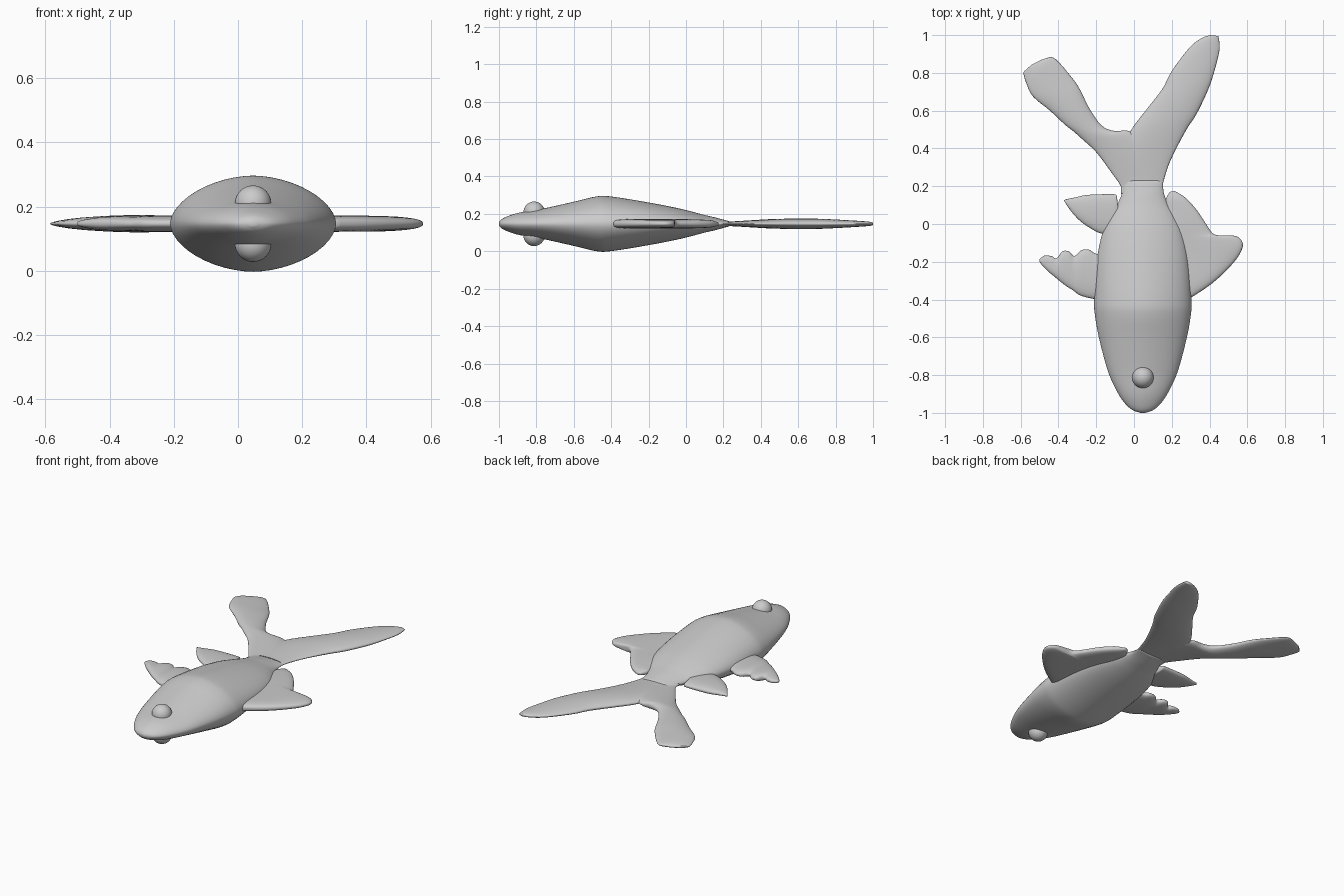
import bpy, bmesh, math

MID = 0.147      # height of the flat mid plane
AXIS = 0.047     # x of the body centre line


def spline(a, b, c, d, t):
    return tuple(0.5 * (2*q + (r - p)*t + (2*p - 5*q + 4*r - s)*t*t + (3*q - p - 3*r + s)*t**3)
                 for p, q, r, s in zip(a, b, c, d))


def loft(name, sections, power=2.0, sides=32, steps=4):
    """Skin of rounded sections; each is (x1, y1, x2, y2, half_thickness)."""
    n = len(sections)
    fine = []
    for i in range(n - 1):
        quad = [sections[min(max(i + k, 0), n - 1)] for k in (-1, 0, 1, 2)]
        fine += [spline(*quad, s / steps) for s in range(steps)]
    fine.append(sections[-1])
    bm = bmesh.new()
    rings = []
    for x1, y1, x2, y2, h in fine:
        ring = []
        for k in range(sides):
            a = 2 * math.pi * k / sides
            c, s = math.cos(a), math.sin(a)
            u = 0.5 + 0.5 * math.copysign(abs(c) ** (2 / power), c)
            z = math.copysign(abs(s) ** (2 / power), s) * max(h, 0.001)
            ring.append(bm.verts.new((x1 + (x2 - x1)*u, y1 + (y2 - y1)*u, MID + z)))
        rings.append(ring)
    for r, q in zip(rings, rings[1:]):
        for k in range(sides):
            j = (k + 1) % sides
            bm.faces.new((r[k], r[j], q[j], q[k]))
    bm.faces.new(rings[0][::-1])
    bm.faces.new(rings[-1])
    bmesh.ops.recalc_face_normals(bm, faces=bm.faces)
    mesh = bpy.data.meshes.new(name)
    bm.to_mesh(mesh)
    bm.free()
    mesh.polygons.foreach_set("use_smooth", [True] * len(mesh.polygons))
    obj = bpy.data.objects.new(name, mesh)
    bpy.context.collection.objects.link(obj)
    return obj


# Body: y, half width, half height
body = [(-1.0, 0.012, 0.008), (-0.985, 0.055, 0.025), (-0.95, 0.095, 0.042), (-0.89, 0.135, 0.06),
        (-0.78, 0.185, 0.078), (-0.6, 0.233, 0.118), (-0.48, 0.254, 0.146), (-0.4, 0.258, 0.146),
        (-0.2, 0.245, 0.114), (-0.05, 0.215, 0.085), (0.04, 0.175, 0.063), (0.1, 0.138, 0.047),
        (0.16, 0.112, 0.033), (0.23, 0.104, 0.014)]
loft("body", [(AXIS - w, y, AXIS + w, y, h) for y, w, h in body], power=1.8, sides=48)

# Tail lobes: edge points on both sides and half thickness
loft("tail_right_lobe", [
    (-0.07, 0.16, 0.15, 0.16, 0.015), (-0.07, 0.22, 0.155, 0.22, 0.012), (-0.09, 0.34, 0.195, 0.34, 0.018),
    (-0.02, 0.49, 0.275, 0.495, 0.026), (0.065, 0.605, 0.33, 0.58, 0.028), (0.15, 0.715, 0.39, 0.705, 0.027),
    (0.20, 0.81, 0.42, 0.79, 0.023), (0.295, 0.935, 0.45, 0.905, 0.016), (0.36, 0.985, 0.452, 0.96, 0.012),
    (0.405, 1.0, 0.447, 0.995, 0.008)])
loft("tail_left_lobe", [
    (-0.07, 0.16, 0.15, 0.16, 0.015), (-0.07, 0.20, 0.13, 0.26, 0.012), (-0.125, 0.28, 0.08, 0.40, 0.018),
    (-0.20, 0.38, -0.02, 0.49, 0.024), (-0.275, 0.45, -0.10, 0.492, 0.026), (-0.32, 0.49, -0.17, 0.52, 0.026),
    (-0.365, 0.525, -0.235, 0.61, 0.027), (-0.445, 0.60, -0.285, 0.71, 0.026), (-0.535, 0.675, -0.325, 0.77, 0.022),
    (-0.57, 0.745, -0.415, 0.873, 0.016), (-0.585, 0.795, -0.465, 0.878, 0.01), (-0.58, 0.81, -0.54, 0.845, 0.006)])

# Large side fin: root to outer edge
loft("right_fin", [
    (0.19, 0.17, 0.215, 0.175, 0.008), (0.168, 0.13, 0.275, 0.137, 0.019), (0.165, 0.07, 0.335, 0.07, 0.023),
    (0.135, 0.0, 0.385, -0.005, 0.025), (0.135, -0.05, 0.425, -0.055, 0.025), (0.135, -0.10, 0.495, -0.06, 0.025),
    (0.135, -0.16, 0.55, -0.068, 0.025), (0.135, -0.20, 0.577, -0.11, 0.025), (0.135, -0.25, 0.55, -0.175, 0.025),
    (0.16, -0.30, 0.48, -0.255, 0.025), (0.16, -0.345, 0.40, -0.325, 0.024), (0.18, -0.385, 0.305, -0.388, 0.02)],
    power=2.6)

# Scalloped fin: lower edge to upper edge, tip to root
loft("left_front_fin", [
    (-0.50, -0.20, -0.50, -0.185, 0.006), (-0.485, -0.22, -0.475, -0.168, 0.012), (-0.45, -0.255, -0.437, -0.17, 0.018),
    (-0.42, -0.28, -0.41, -0.182, 0.02), (-0.39, -0.305, -0.38, -0.145, 0.023), (-0.357, -0.33, -0.345, -0.145, 0.023),
    (-0.325, -0.35, -0.315, -0.17, 0.022), (-0.29, -0.375, -0.28, -0.14, 0.025), (-0.245, -0.39, -0.24, -0.135, 0.025),
    (-0.195, -0.398, -0.20, -0.158, 0.025), (-0.12, -0.398, -0.12, -0.17, 0.025)], power=2.4)

# Small pointed fin
loft("left_rear_fin", [
    (-0.372, 0.125, -0.364, 0.13, 0.006), (-0.335, 0.07, -0.315, 0.14, 0.014), (-0.29, 0.02, -0.262, 0.152, 0.02),
    (-0.235, -0.02, -0.21, 0.156, 0.023), (-0.175, -0.05, -0.14, 0.158, 0.023), (-0.115, -0.05, -0.105, 0.157, 0.022),
    (-0.09, -0.03, -0.092, 0.15, 0.02), (-0.065, -0.03, -0.085, 0.095, 0.018)], power=2.4)

# Eyes, one on each face of the flat fish
for name, side in (("upper_eye", 1), ("lower_eye", -1)):
    bpy.ops.mesh.primitive_uv_sphere_add(segments=32, ring_count=16, radius=0.057,
                                         location=(AXIS, -0.812, MID + side * 0.062))
    eye = bpy.context.object
    eye.name = name
    bpy.ops.object.shade_smooth()
